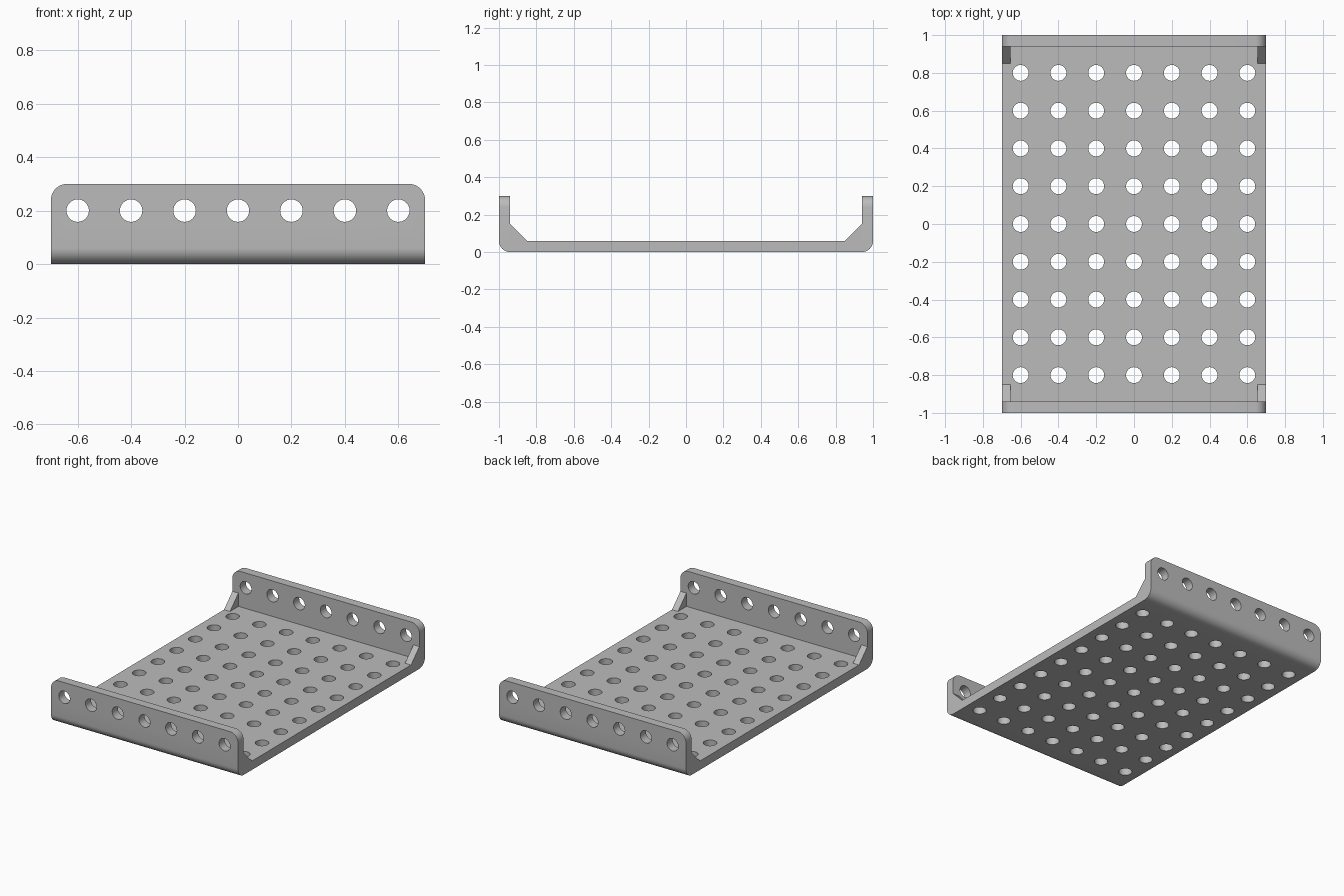
import bpy, bmesh
from math import radians
from mathutils import Matrix, Vector

if "Cube" in bpy.data.objects:
    bpy.data.objects.remove(bpy.data.objects["Cube"])

HALF_W, HALF_L, HEIGHT, THICK = 0.7, 1.0, 0.3, 0.06
PITCH, HOLE_R = 0.2, 0.042
GUSSET, GUSSET_W = 0.09, 0.045

grey = bpy.data.materials.new("grey")
grey.use_nodes = True
grey.diffuse_color = (0.5, 0.5, 0.5, 1)
grey.node_tree.nodes["Principled BSDF"].inputs["Base Color"].default_value = (0.5, 0.5, 0.5, 1)


def make_object(name, bm):
    bmesh.ops.recalc_face_normals(bm, faces=bm.faces)
    mesh = bpy.data.meshes.new(name)
    bm.to_mesh(mesh)
    bm.free()
    mesh.materials.append(grey)
    obj = bpy.data.objects.new(name, mesh)
    bpy.context.collection.objects.link(obj)
    return obj


def extrude_profile(points, x0, x1):
    """Extrude a (y, z) outline along x."""
    bm = bmesh.new()
    face = bm.faces.new([bm.verts.new((x0, y, z)) for y, z in points])
    new = bmesh.ops.extrude_face_region(bm, geom=[face])["geom"]
    verts = [g for g in new if isinstance(g, bmesh.types.BMVert)]
    bmesh.ops.translate(bm, verts=verts, vec=(x1 - x0, 0, 0))
    return bm


def bevel(bm, test, radius):
    edges = [e for e in bm.edges if test((e.verts[0].co + e.verts[1].co) / 2,
                                         e.verts[1].co - e.verts[0].co)]
    bmesh.ops.bevel(bm, geom=edges, offset=radius, segments=8, profile=0.5, affect='EDGES')


# Channel: flat base with an upright flange at each end
inner = HALF_L - THICK
half = [(HALF_L, 0), (HALF_L, HEIGHT), (inner, HEIGHT), (inner, THICK)]
outline = half + [(-y, z) for y, z in reversed(half)]
bm = extrude_profile(outline, -HALF_W, HALF_W)
# Rounded lower bends, then rounded upper flange corners
bevel(bm, lambda m, d: abs(d.x) > 1 and m.z < 0.01, THICK)
bevel(bm, lambda m, d: abs(m.x) > HALF_W - 0.01 and m.z > HEIGHT - 0.01 and abs(d.y) > 0.01, 0.06)
channel = make_object("channel_plate", bm)

# Hole cutters: a grid through the base and a row through both flanges
bm = bmesh.new()


def add_cutter(matrix, depth):
    bmesh.ops.create_cone(bm, cap_ends=True, segments=32, radius1=HOLE_R,
                          radius2=HOLE_R, depth=depth, matrix=matrix)


for i in range(-3, 4):
    add_cutter(Matrix.Translation((i * PITCH, 0, 0.2)) @ Matrix.Rotation(radians(90), 4, 'X'), 3)
    for j in range(-4, 5):
        add_cutter(Matrix.Translation((i * PITCH, j * PITCH, THICK / 2)), 0.2)
cutter = make_object("hole_cutter", bm)
cutter.hide_render = True

mod = channel.modifiers.new("holes", 'BOOLEAN')
mod.operation = 'DIFFERENCE'
mod.solver = 'EXACT'
mod.object = cutter
bpy.context.view_layer.objects.active = channel
channel.select_set(True)
bpy.ops.object.modifier_apply(modifier=mod.name)
bpy.data.objects.remove(cutter)
bpy.ops.object.shade_smooth_by_angle(angle=radians(30))

# Triangular gussets in the four inner corners
for end, y_name in ((-1, "front"), (1, "back")):
    for side, x_name in ((-1, "right"), (1, "left")):
        triangle = [(end * inner, THICK), (end * inner, THICK + GUSSET),
                    (end * (inner - GUSSET), THICK)]
        make_object(f"gusset_{y_name}_{x_name}",
                    extrude_profile(triangle, side * (HALF_W - GUSSET_W), side * HALF_W))
